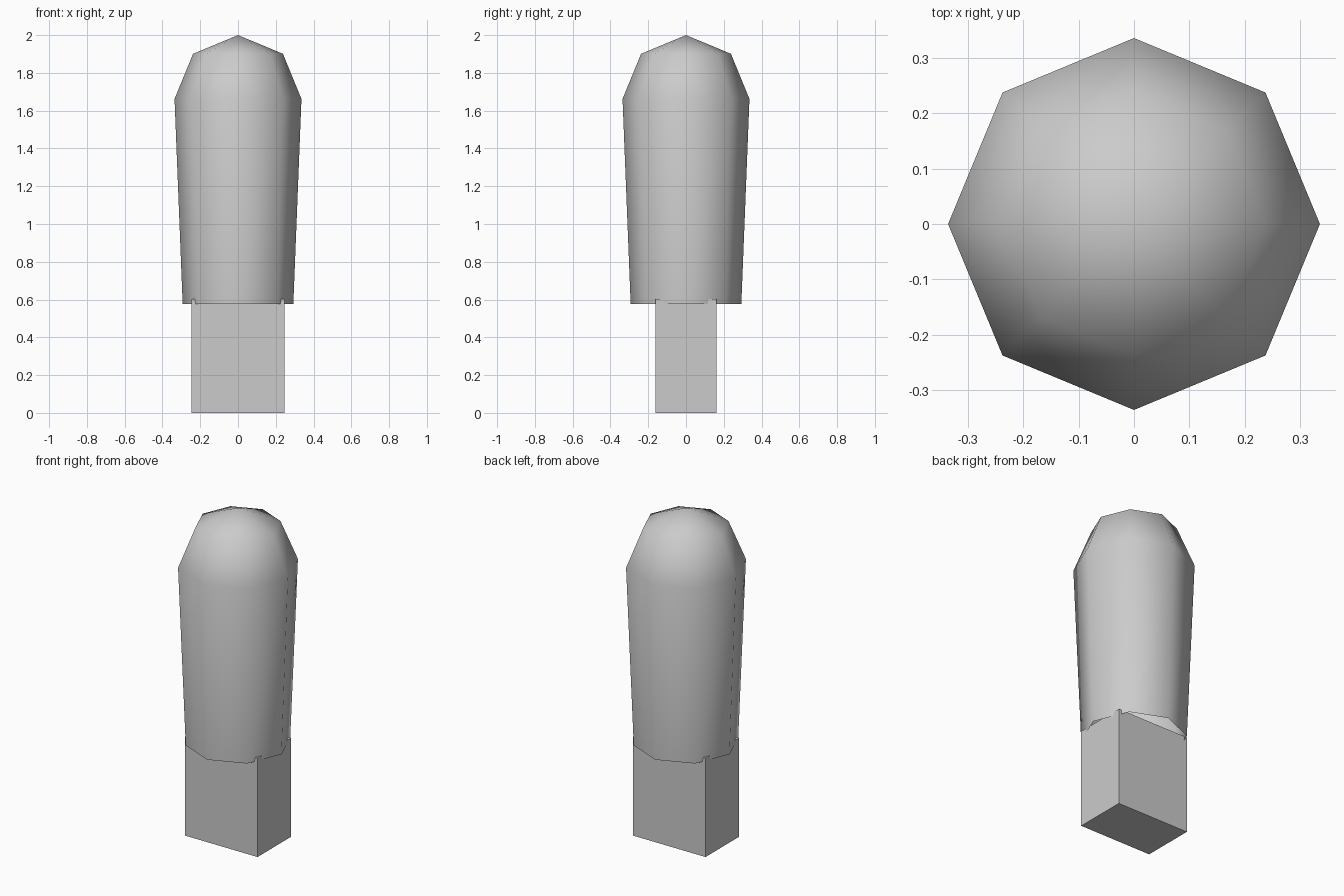
import bpy, bmesh
from math import cos, sin, pi

if "Cube" in bpy.data.objects:
    bpy.data.objects.remove(bpy.data.objects["Cube"])

grey = bpy.data.materials.new("light_grey")
grey.diffuse_color = (0.6, 0.6, 0.6, 1)
grey.use_nodes = True
grey.node_tree.nodes["Principled BSDF"].inputs["Base Color"].default_value = grey.diffuse_color


def add_object(name, bm, smooth):
    bmesh.ops.recalc_face_normals(bm, faces=bm.faces)
    for f in bm.faces:
        f.smooth = smooth
    mesh = bpy.data.meshes.new(name)
    bm.to_mesh(mesh)
    bm.free()
    mesh.materials.append(grey)
    obj = bpy.data.objects.new(name, mesh)
    bpy.context.collection.objects.link(obj)
    return obj


# Tapered eight-sided shell with a domed top, open underneath
SIDES = 8
bm = bmesh.new()
rings = []
for r, z in [(0.293, 0.577), (0.336, 1.662), (0.238, 1.901)]:
    rings.append([bm.verts.new((r * cos(2 * pi * i / SIDES),
                                r * sin(2 * pi * i / SIDES), z))
                  for i in range(SIDES)])
apex = bm.verts.new((0, 0, 2.0))
for i in range(SIDES):
    j = (i + 1) % SIDES
    for low, high in zip(rings, rings[1:]):
        bm.faces.new((low[i], low[j], high[j], high[i]))
    bm.faces.new((rings[-1][i], rings[-1][j], apex))
add_object("domed_body", bm, True)

# Rectangular block whose corners poke just outside the shell's rim
bm = bmesh.new()
bmesh.ops.create_cube(bm, size=1)
for v in bm.verts:
    v.co = (v.co.x * 0.49, v.co.y * 0.324, (v.co.z + 0.5) * 0.602)
add_object("base_block", bm, False)
